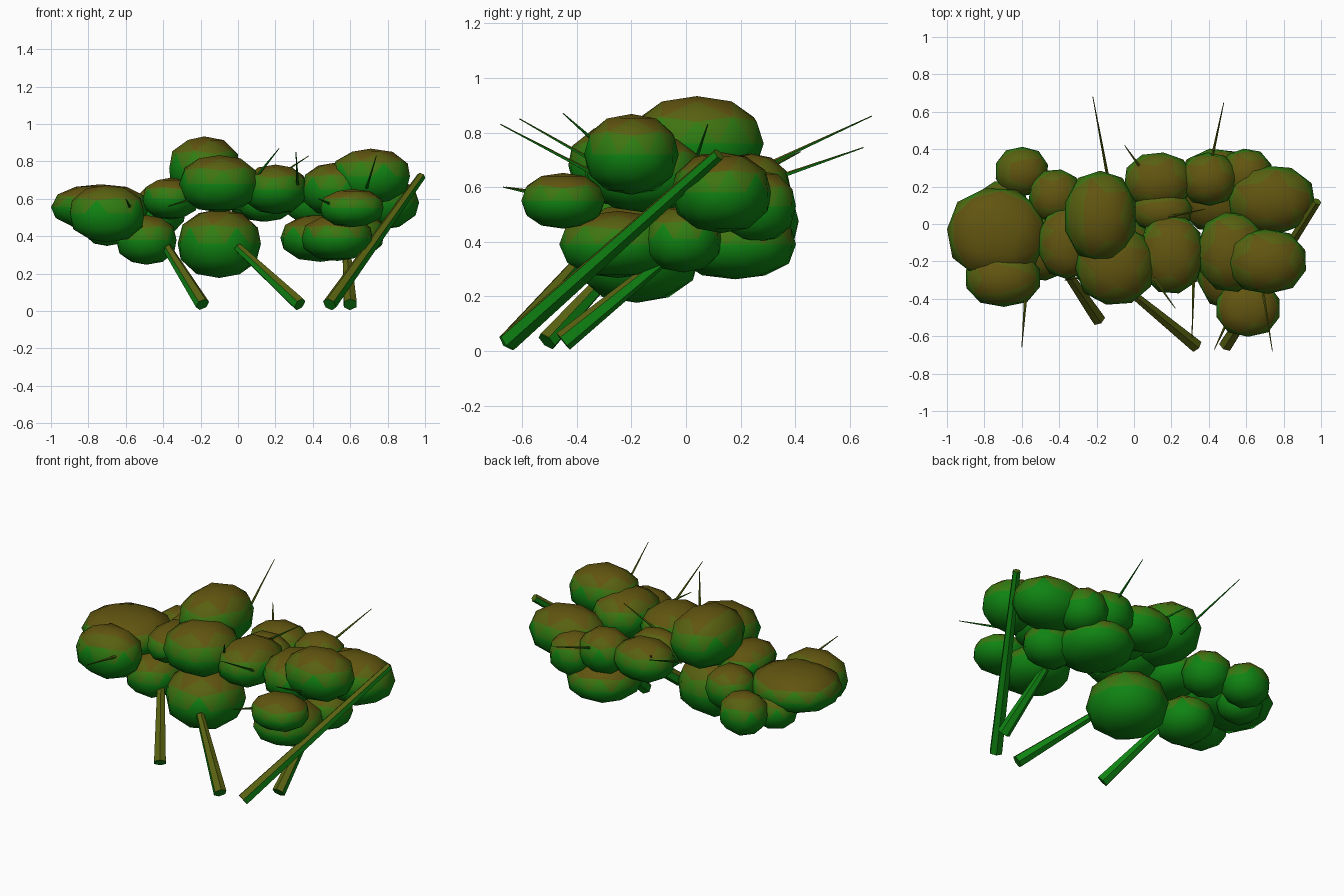
import bpy, bmesh, random
from mathutils import Vector, Matrix

random.seed(4)

# Green undersides blending to brown on top
GREEN, BROWN, N = Vector((0.005, 0.23, 0.006)), Vector((0.12, 0.09, 0.005)), 6
TONES = []
for i in range(N):
    m = bpy.data.materials.new(f"foliage_tone_{i}")
    m.diffuse_color = (*GREEN.lerp(BROWN, i / (N - 1)), 1)
    TONES.append(m)


def finish(bm, name, smooth=True):
    bm.normal_update()
    for f in bm.faces:
        f.material_index = round(max(0, min(1, f.normal.z * 1.1)) * (N - 1))
        f.smooth = smooth
    me = bpy.data.meshes.new(name)
    bm.to_mesh(me)
    bm.free()
    for m in TONES:
        me.materials.append(m)
    ob = bpy.data.objects.new(name, me)
    bpy.context.collection.objects.link(ob)
    return ob


def clump(name, c, r, p=2.3):
    """Low-poly, slightly boxy ellipsoid."""
    bm = bmesh.new()
    bmesh.ops.create_icosphere(bm, subdivisions=2, radius=1)
    bm.transform(Matrix.Rotation(random.uniform(0, 6.28), 4, 'Z'))
    for v in bm.verts:
        v.co *= 1.02 / sum(abs(k) ** p for k in v.co) ** (1 / p)
    bm.transform(Matrix.Translation(c) @ Matrix.Diagonal((*r, 1)))
    finish(bm, name)


def rod(name, a, b, r1, r2, sides):
    a, b = Vector(a), Vector(b)
    d = b - a
    bm = bmesh.new()
    bmesh.ops.create_cone(bm, cap_ends=True, segments=sides, radius1=r1,
                          radius2=r2, depth=d.length)
    bm.transform(Matrix.Translation((a + b) / 2) @
                 d.to_track_quat('Z', 'Y').to_matrix().to_4x4())
    finish(bm, name, False)


# Foliage clumps: centre, radii
clumps = [
    # left group
    ((-0.735, -0.05, 0.555), (0.26, 0.24, 0.12)),
    ((-0.70, -0.29, 0.52), (0.20, 0.15, 0.15)),
    ((-0.60, 0.28, 0.475), (0.14, 0.13, 0.125)),
    ((-0.70, 0.11, 0.46), (0.13, 0.12, 0.11)),
    ((-0.42, 0.15, 0.54), (0.14, 0.14, 0.13)),
    ((-0.36, -0.10, 0.60), (0.15, 0.19, 0.11)),
    ((-0.49, -0.13, 0.38), (0.16, 0.17, 0.13)),
    # middle group
    ((-0.18, 0.04, 0.76), (0.19, 0.24, 0.17)),
    ((-0.10, -0.22, 0.68), (0.21, 0.21, 0.15)),
    ((-0.10, -0.18, 0.36), (0.22, 0.23, 0.18)),
    ((0.20, -0.16, 0.65), (0.17, 0.21, 0.13)),
    ((0.13, 0.23, 0.60), (0.18, 0.15, 0.12)),
    ((0.15, 0.07, 0.60), (0.16, 0.11, 0.12)),
    ((0.40, 0.24, 0.59), (0.15, 0.14, 0.13)),
    # right group
    ((0.60, 0.26, 0.53), (0.14, 0.14, 0.13)),
    ((0.735, 0.13, 0.58), (0.23, 0.18, 0.145)),
    ((0.52, -0.15, 0.65), (0.18, 0.21, 0.14)),
    ((0.71, -0.20, 0.72), (0.21, 0.17, 0.145)),
    ((0.61, -0.45, 0.55), (0.17, 0.15, 0.10)),
    ((0.53, -0.25, 0.39), (0.19, 0.21, 0.12)),
    ((0.62, -0.01, 0.41), (0.16, 0.14, 0.12)),
    ((0.44, 0.18, 0.39), (0.21, 0.22, 0.125)),
]
for c, r in clumps:
    clump("foliage_clump", c, r)

# Leaning stems: foot, top
stems = [
    ((-0.19, -0.51, 0.035), (-0.40, -0.20, 0.37)),
    ((0.33, -0.65, 0.035), (0.00, -0.38, 0.34)),
    ((0.60, -0.45, 0.035), (0.58, -0.10, 0.32)),
    ((0.49, -0.65, 0.035), (0.98, 0.12, 0.72)),
]
for a, b in stems:
    rod("stem", a, b, 0.039, 0.024, 6)

# Thin thorns: base, tip
thorns = [
    ((-0.14, 0.25, 0.66), (-0.22, 0.68, 0.86)),
    ((0.41, 0.32, 0.63), (0.48, 0.65, 0.745)),
    ((0.05, 0.28, 0.66), (-0.05, 0.42, 0.73)),
    ((-0.58, -0.40, 0.56), (-0.60, -0.66, 0.60)),
    ((0.68, -0.30, 0.63), (0.74, -0.68, 0.83)),
    ((0.32, -0.26, 0.65), (0.31, -0.61, 0.85)),
    ((0.10, -0.28, 0.72), (0.22, -0.45, 0.87)),
    ((0.15, 0.03, 0.68), (0.38, 0.08, 0.83)),
    ((-0.20, -0.27, 0.61), (-0.37, -0.30, 0.56)),
    ((0.50, -0.52, 0.57), (0.43, -0.67, 0.60)),
]
for a, b in thorns:
    rod("thorn", a, b, 0.009, 0.002, 5)
